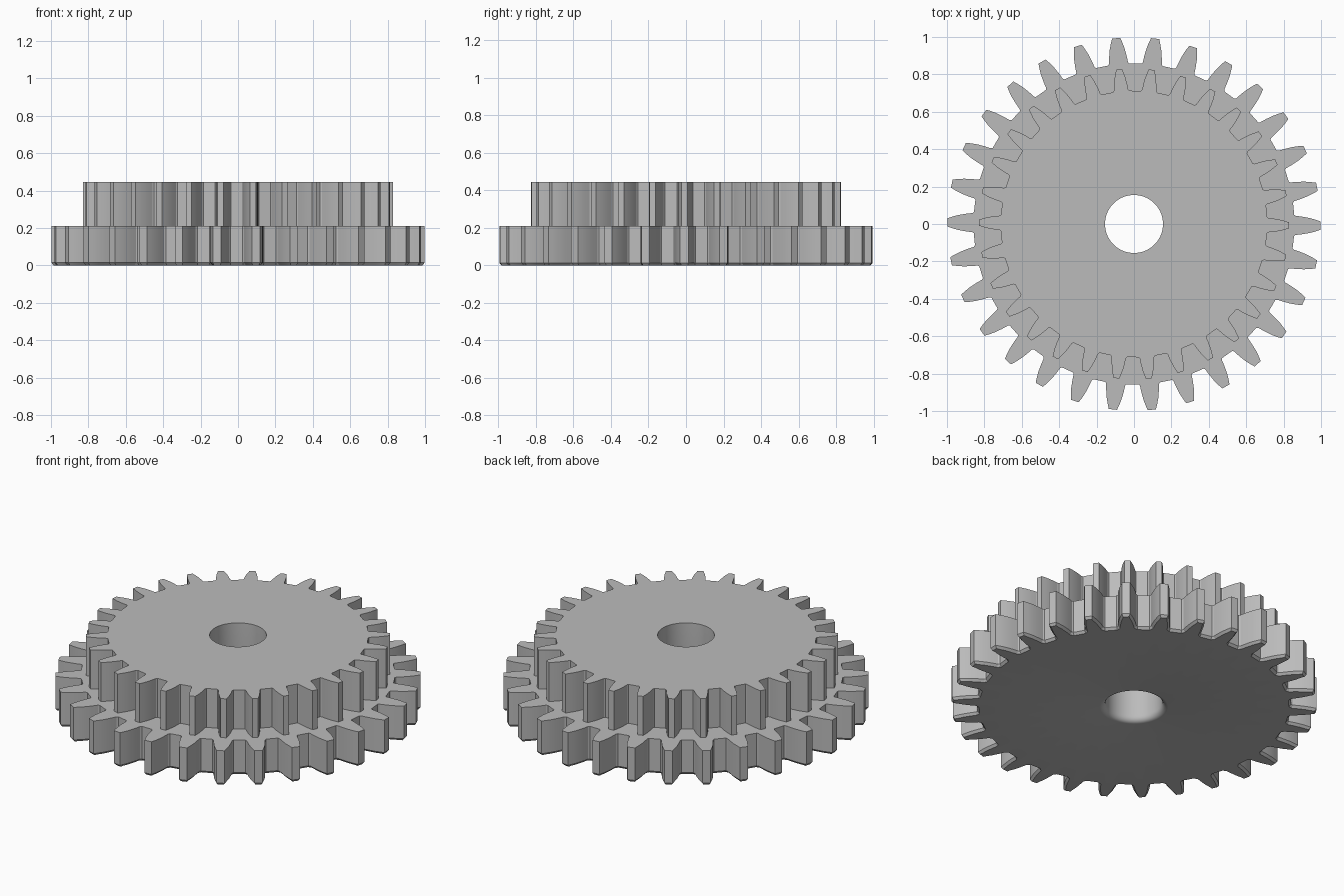
import bpy, bmesh, math
from mathutils import Vector

cube = bpy.data.objects.get("Cube")
if cube:
    bpy.data.objects.remove(cube, do_unlink=True)

TEETH = 30
PITCH = math.tau / TEETH
TURN = math.radians(-0.5)

# Half tooth profiles from root to tip: (radius, half width)
LOWER_TOOTH = [(.858, .057), (.866, .051), (.90, .047), (.94, .040), (.972, .031), (.998, .022)]
UPPER_TOOTH = [(.713, .043), (.721, .038), (.75, .035), (.785, .029), (.81, .022), (.83, .016)]


def gear_outline(tooth):
    """Closed outline of a gear: each tooth rises, crosses the tip and falls."""
    side = [(r, math.asin(w / r)) for r, w in tooth]
    half = [(r, -a) for r, a in side] + [(r, a) for r, a in reversed(side)]
    points = []
    for i in range(TEETH):
        for r, a in half:
            angle = i * PITCH + a + TURN
            points.append(Vector((r * math.cos(angle), r * math.sin(angle))))
    return points


def inset(points, amount):
    """Shift an outline inwards along its vertex normals."""
    result = []
    for i, p in enumerate(points):
        d = (points[(i + 1) % len(points)] - points[i - 1]).normalized()
        result.append(p - Vector((d.y, -d.x)) * amount)
    return result


lower = gear_outline(LOWER_TOOTH)
upper = gear_outline(UPPER_TOOTH)
count = len(lower)


def circle(radius):
    start = TURN - PITCH / 2
    return [Vector((radius * math.cos(start + math.tau * (i + .5) / count),
                    radius * math.sin(start + math.tau * (i + .5) / count)))
            for i in range(count)]


# Sections in order: up the outside, over the top and down the bore
sections = [(inset(lower, .012), 0), (lower, .014), (lower, .21),
            (upper, .21), (upper, .445), (circle(.155), .445)]

# Rounded mouth at the bottom of the bore
STEPS = 5
for k in range(STEPS + 1):
    t = math.pi / 2 * k / STEPS
    sections.append((circle(.187 - .032 * math.cos(t)), .035 * (1 - math.sin(t))))

bm = bmesh.new()
rings = [[bm.verts.new((p.x, p.y, z)) for p in pts] for pts, z in sections]
for k, ring in enumerate(rings):
    above = rings[(k + 1) % len(rings)]
    for i in range(count):
        j = (i + 1) % count
        bm.faces.new((ring[i], ring[j], above[j], above[i]))
bmesh.ops.recalc_face_normals(bm, faces=bm.faces)
mesh = bpy.data.meshes.new("double_gear")
bm.to_mesh(mesh)
bm.free()

# Plain grey material
grey = bpy.data.materials.new("grey")
grey.use_nodes = True
colour = (.5, .5, .5, 1)
grey.diffuse_color = colour
grey.node_tree.nodes["Principled BSDF"].inputs["Base Color"].default_value = colour
mesh.materials.append(grey)

gear = bpy.data.objects.new("double_gear", mesh)
bpy.context.collection.objects.link(gear)
bpy.ops.object.select_all(action='DESELECT')
gear.select_set(True)
bpy.context.view_layer.objects.active = gear
bpy.ops.object.shade_smooth_by_angle(angle=math.radians(22))
